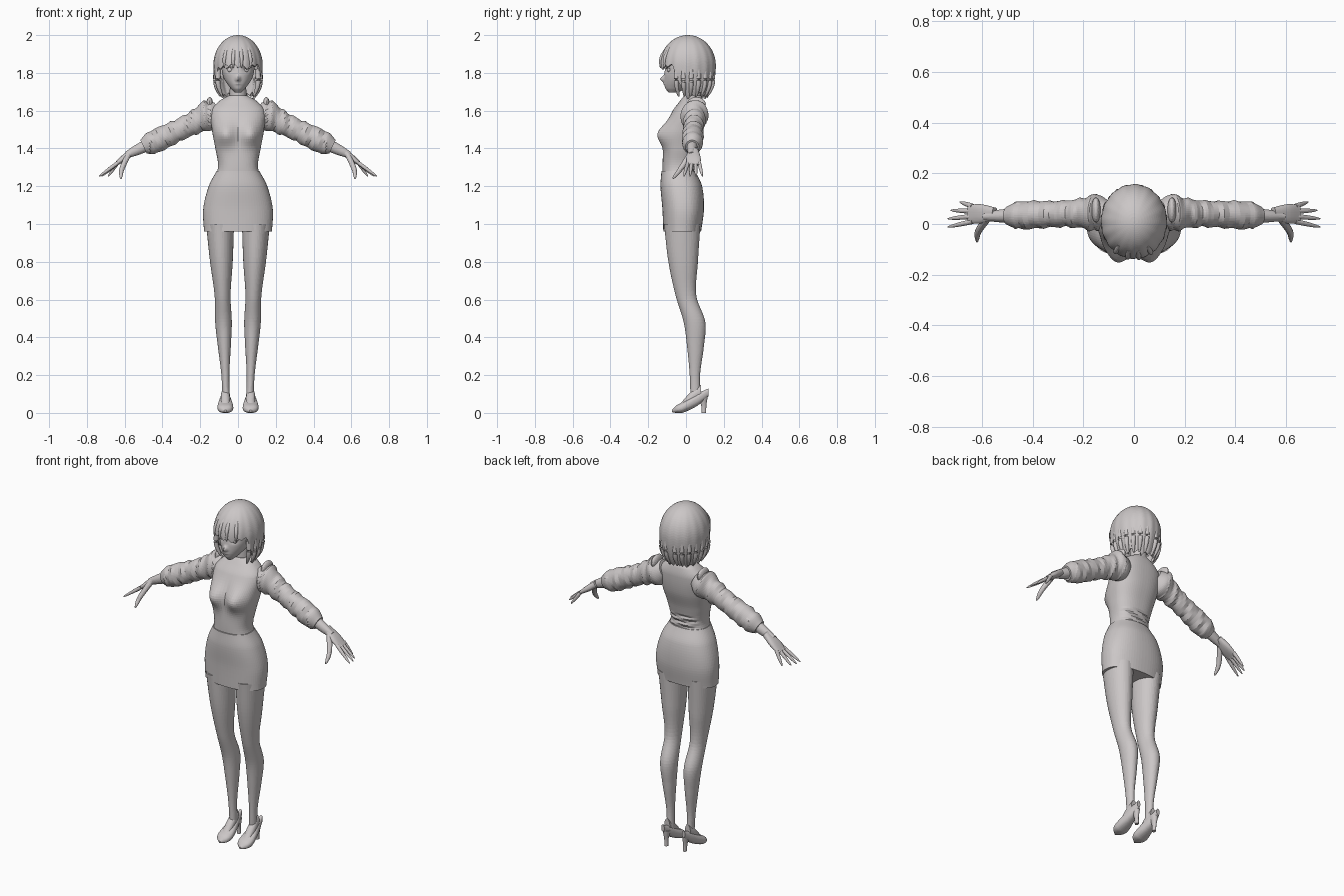
import bpy, bmesh
from math import sin, cos, pi, exp, sqrt, copysign
from mathutils import Matrix, Vector

if "Cube" in bpy.data.objects:
    bpy.data.objects.remove(bpy.data.objects["Cube"])

clay = bpy.data.materials.new("warm grey clay")
clay.use_nodes = True
clay.diffuse_color = (0.6, 0.57, 0.57, 1)
clay.node_tree.nodes["Principled BSDF"].inputs["Base Color"].default_value = clay.diffuse_color
parts = []


def finish(name, bm, mirror):
    """Turn a bmesh into a named, coloured part."""
    bmesh.ops.remove_doubles(bm, verts=bm.verts, dist=1e-5)
    bmesh.ops.recalc_face_normals(bm, faces=bm.faces)
    mesh = bpy.data.meshes.new(name)
    bm.to_mesh(mesh)
    bm.free()
    mesh.materials.append(clay)
    part = bpy.data.objects.new(name, mesh)
    bpy.context.collection.objects.link(part)
    if mirror:
        part.modifiers.new("mirror", "MIRROR").use_mirror_merge = False
    parts.append(part)
    return part


def skin(name, rings, mirror=False, caps=True):
    """Join rings of points into a surface."""
    bm = bmesh.new()
    loops = [[bm.verts.new(point) for point in ring] for ring in rings]
    for low, high in zip(loops, loops[1:]):
        for i in range(len(low)):
            bm.faces.new((low[i - 1], low[i], high[i], high[i - 1]))
    if caps:
        bm.faces.new(loops[0])
        bm.faces.new(loops[-1])
    return finish(name, bm, mirror)


def ball(name, centre, size):
    bm = bmesh.new()
    bmesh.ops.create_uvsphere(bm, u_segments=24, v_segments=12, radius=1,
                              matrix=Matrix.LocRotScale(Vector(centre), None, Vector(size)))
    finish(name, bm, mirror=True)


def at(table, t):
    """Smoothly interpolate the rows of a profile table."""
    last = len(table) - 1
    k = 0
    while k < last - 1 and t > table[k + 1][0]:
        k += 1
    p, q = table[k], table[k + 1]
    before, after = table[max(k - 1, 0)], table[min(k + 2, last)]
    h = q[0] - p[0]
    s = (t - p[0]) / h
    ease = s * s * (3 - 2 * s)
    row = []
    for column in range(1, len(p)):
        leave = (q[column] - before[column]) / (q[0] - before[0]) * h
        arrive = (after[column] - p[column]) / (after[0] - p[0]) * h
        row.append(p[column] * (1 - ease) + q[column] * ease
                   + leave * s * (1 - s) ** 2 + arrive * s * s * (s - 1))
    return row


def loft(name, table, place=lambda a, b, t: Vector((a, b, t)), power=2,
         steps=8, sides=48, warp=lambda point: point, mirror=False):
    """Rows: position, centre of the second axis, half width, half depth."""
    rings = []
    for p, q in zip(table, table[1:]):
        for k in range(steps + (q is table[-1])):
            t = p[0] + (q[0] - p[0]) * k / steps
            centre, width, depth = at(table, t)
            ring = []
            for i in range(sides):
                angle = 2 * pi * i / sides
                u, v = (copysign(abs(f) ** (2 / power), f) for f in (sin(angle), -cos(angle)))
                ring.append(warp(place(width * u, centre + depth * v, t)))
            rings.append(ring)
    return skin(name, rings, mirror)


def strand(name, points, radius, mirror=True):
    """Tube through a few points, narrowing to a tip."""
    rows = [(k, *point) for k, point in enumerate(points)]
    last = len(rows) - 1
    rings = []
    for k in range(8 * last + 1):
        t = k / 8
        ahead = Vector(at(rows, min(t + 0.05, last)))
        behind = Vector(at(rows, max(t - 0.05, 0)))
        turn = (ahead - behind).to_track_quat("Z", "Y")
        r = radius * sqrt(1 - 0.95 * (t / last) ** 2)
        rings.append([Vector(at(rows, t)) + turn @ Vector((r * cos(w), r * sin(w), 0))
                      for w in (2 * pi * i / 12 for i in range(12))])
    skin(name, rings, mirror)


def bump(point, x, z, wide, tall, amount):
    """Push the front surface out around a place on both sides."""
    fade = max(0, min(1, -point.y / 0.06))
    point.y -= amount * fade * exp(-((abs(point.x) - x) / wide) ** 2
                                   - ((point.z - z) / tall) ** 2)


# Blouse body with gathers above the back waist
def shape_blouse(point):
    bump(point, x=0.07, z=1.475, wide=0.055, tall=0.06, amount=0.045)
    if point.y > 0 and point.z < 1.36:
        point.y += 0.1 * point.y * sin(point.z * 190 + point.x * 25)
    return point


loft("blouse", [(1.2, -.03, .14, .09), (1.3, -.04, .106, .084), (1.4, -.03, .12, .09),
                (1.5, -.01, .138, .1), (1.6, .015, .142, .085), (1.65, .03, .1, .063),
                (1.68, .035, .05, .045)], power=2.4, sides=72, warp=shape_blouse)
loft("neck", [(1.62, .035, .046, .044), (1.78, .035, .042, .045)])

# Skirt
loft("skirt", [(.96, -.02, .18, .1), (1.08, -.015, .184, .11),
               (1.2, -.025, .155, .11), (1.28, -.04, .114, .09)], power=2.3, sides=72)


# Legs, leaning outward toward the hips
def lean(a, b, t):
    return Vector((a + 0.06 + 0.035 * t, b, t))


leg = [(.06, .05, .02), (.2, .047, .021), (.35, .05, .034), (.48, .045, .044),
       (.62, 0, .042), (.8, -.015, .06), (1, -.02, .074)]
loft("leg", [(z, y, width, width * 1.3) for z, y, width in leg], lean, mirror=True)


# Feet and pumps
def lengthwise(a, b, t):
    return Vector((a + 0.067, t, b))


loft("foot", [(-.03, .035, .02, .015), (.03, .08, .024, .035), (.08, .11, .018, .04)],
     lengthwise, mirror=True)
loft("shoe", [(-.074, .01, .006, .006), (-.05, .02, .034, .02), (-.015, .03, .042, .028),
              (.06, .07, .028, .032), (.12, .11, .01, .02)],
     lengthwise, power=2.3, mirror=True)
loft("shoe_heel", [(0, .095, .01, .012), (.04, .094, .011, .014), (.09, .088, .02, .028)],
     lean, mirror=True)


# Sleeves and forearms, laid along the arm direction
def along(origin, direction):
    d = Vector(direction).normalized()
    up = Vector((-d.z, 0, d.x))
    return lambda a, b, t: origin + d * t + up * b + Vector((0, a, 0))


shoulder = Vector((.13, .045, 1.585))
arm = along(shoulder, (.9, -.03, -.43))


def crease(point):
    reach = point.x - shoulder.x
    swell = 0.06 * sin(reach * 95 + 22 * (point.y - point.z)) + 0.03 * sin(reach * 170)
    if 0.02 < reach < 0.34:
        point.z += swell * (point.z - shoulder.z + reach * 0.48)
        point.y += swell * (point.y - shoulder.y)
    return point


def limb(name, table, warp):
    loft(name, [(t, 0, radius * 0.9, radius) for t, radius in table], arm,
         warp=warp, mirror=True)


limb("sleeve", [(-.03, .05), (.02, .08), (.08, .066), (.18, .057), (.36, .06), (.41, .04)],
     crease)
limb("forearm", [(.39, .032), (.45, .027), (.51, .018)], lambda point: point)
ball("shoulder_gather", (.15, .055, 1.635), (.018, .05, .037))

# Hands
hand = along(Vector((.565, .04, 1.378)), (.8, 0, -.6))
loft("palm", [(-.02, 0, .025, .018), (.05, 0, .038, .017), (.11, 0, .036, .008)],
     hand, power=2.4, mirror=True)
for k, label in enumerate(("index", "middle", "ring", "little")):
    tip = (0.735 - 0.012 * max(0, k - 1) ** 2, 0.033 * k - 0.012, 1.252)
    strand(label + "_finger", (hand(0.02 * k - 0.03, 0, 0.09), tip), 0.01)
strand("thumb", (hand(-.02, 0, .02), (.615, -.03, 1.29), (.62, -.07, 1.24)), 0.015)


# Head and face
def shape_face(point):
    bump(point, x=0, z=1.768, wide=0.012, tall=0.015, amount=0.022)
    bump(point, x=0, z=1.742, wide=0.015, tall=0.007, amount=0.004)
    bump(point, x=0.042, z=1.815, wide=0.02, tall=0.014, amount=-0.006)
    return point


loft("face", [(1.695, -.07, .015, .02), (1.72, -.05, .04, .06), (1.77, -.02, .074, .095),
              (1.83, -.01, .087, .1), (1.93, 0, .075, .09)],
     steps=12, sides=96, warp=shape_face)
ball("eye", (.042, -.09, 1.816), (.015, .01, .013))
strand("eyelash", [(.026, -.102, 1.823), (.043, -.1, 1.831), (.064, -.086, 1.822)], 0.003)


# Bobbed hair with jagged fringe and hem
def dome(angle, z, scale=1):
    height = 0.16 if z > 1.84 else 0.24
    r = scale * sqrt(max(0, 1 - ((z - 1.84) / height) ** 2))
    return Vector((0.13 * r * sin(angle), 0.01 - 0.147 * r * cos(angle), z))


columns, levels = 144, 26
shell = []
for level in range(levels + 1):
    ring = []
    for column in range(columns):
        angle = 2 * pi * column / columns
        side = max(0, min(1, (min(angle, 2 * pi - angle) - 0.85) / 0.7))
        hem = 1.848 - 0.158 * side * side * (3 - 2 * side)
        hem -= 0.022 * abs((column % 9) / 4.5 - 1) + 0.008 * sin(angle * 5)
        fall = level / levels
        groove = 1 + 0.012 * fall * cos(angle * 16 + 1)
        ring.append(dome(angle, 2 - (2 - hem) * fall ** 1.7, groove))
    shell.append(ring)
hair = skin("hair", shell, caps=False)
thick = hair.modifiers.new("thickness", "SOLIDIFY")
thick.thickness, thick.offset = 0.012, -1

# Loose locks around the face, nape and fringe
for k in range(7):
    w = 1.1 + 0.3 * k
    strand("hanging_lock", [dome(w, 1.82, 0.9), dome(w, 1.74), dome(w, 1.675)], 0.014)
for w in (-0.6, -0.2, 0.15, 0.55):
    strand("fringe_lock", [dome(w, 1.93, 0.9), dome(w, 1.88), dome(w, 1.825)], 0.011,
           mirror=False)

# Smooth shading with crisp borders
for thing in bpy.context.view_layer.objects:
    thing.select_set(thing in parts)
bpy.context.view_layer.objects.active = parts[0]
bpy.ops.object.shade_smooth_by_angle(angle=0.8)
